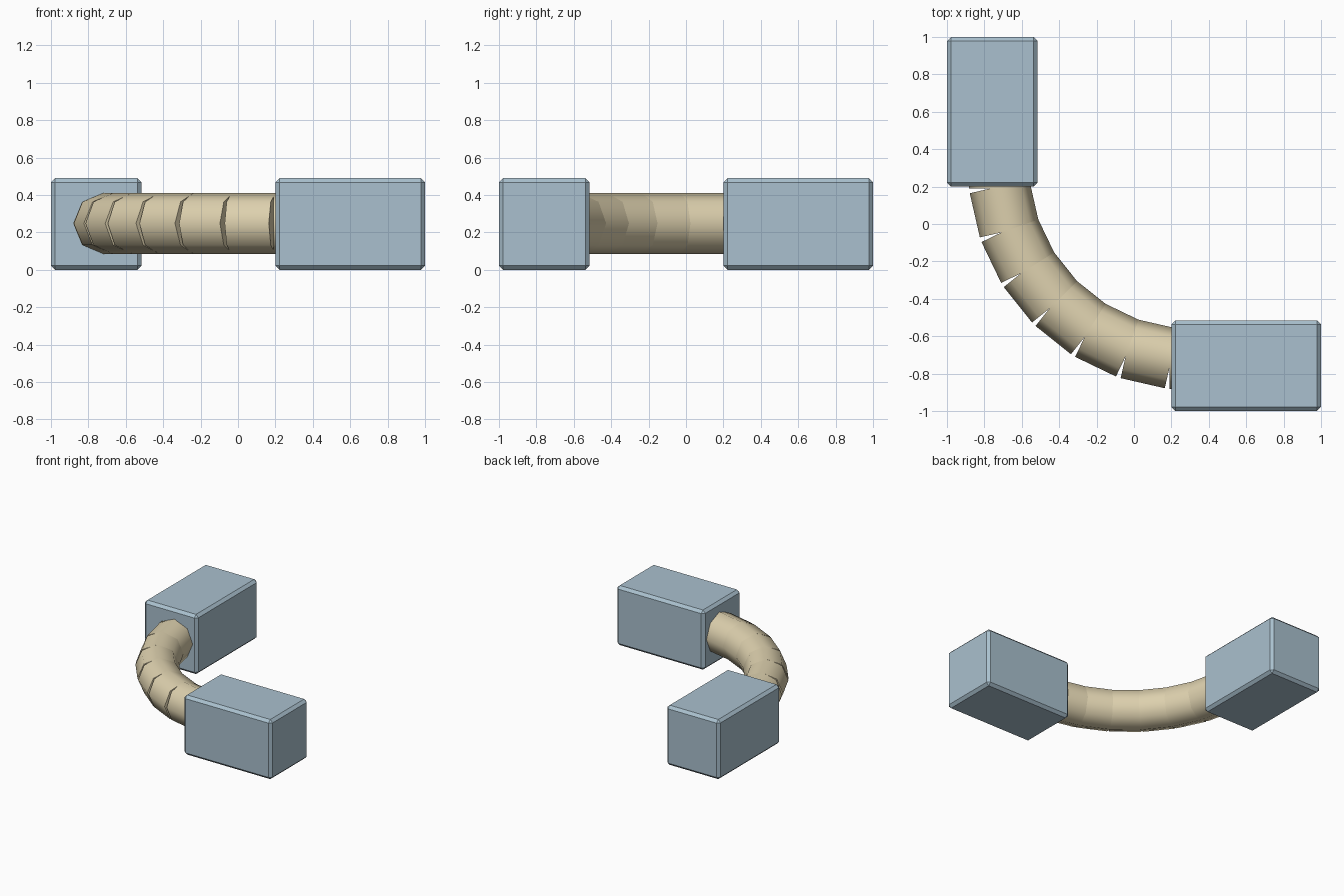
import bpy
import math

if "Cube" in bpy.data.objects:
    bpy.data.objects.remove(bpy.data.objects["Cube"])


def material(name, rgb):
    m = bpy.data.materials.new(name)
    m.diffuse_color = (*rgb, 1)
    m.use_nodes = True
    m.node_tree.nodes["Principled BSDF"].inputs["Base Color"].default_value = m.diffuse_color
    return m


BLUE = material("pale blue grey", (0.40, 0.53, 0.62))
SAND = material("sand", (0.72, 0.63, 0.42))


def block(name, lo, hi):
    """Box between two corners with a small chamfer."""
    bpy.ops.mesh.primitive_cube_add(
        size=1, location=[(a + b) / 2 for a, b in zip(lo, hi)])
    o = bpy.context.object
    o.name = name
    o.scale = [b - a for a, b in zip(lo, hi)]
    bpy.ops.object.transform_apply(location=False, rotation=False, scale=True)
    bevel = o.modifiers.new("chamfer", 'BEVEL')
    bevel.width = 0.022
    bevel.segments = 1
    o.data.materials.append(BLUE)


# end blocks
block("back_end_block", (-1, 0.2, 0), (-0.515, 1, 0.49))
block("front_end_block", (0.2, -1, 0), (1, -0.515, 0.49))

# bent hose: straight eight-sided segments spaced along a quarter circle
CENTRE, BEND, RADIUS, LENGTH, COUNT = 0.312, 1.03, 0.163, 0.242, 8
for i in range(COUNT):
    a = math.radians(90) * i / (COUNT - 1)
    bpy.ops.mesh.primitive_cylinder_add(
        vertices=8, radius=RADIUS, depth=LENGTH,
        location=(CENTRE - BEND * math.cos(a), CENTRE - BEND * math.sin(a), 0.248),
        rotation=(math.pi / 2, 0, a))
    seg = bpy.context.object
    seg.name = f"hose_segment_{i + 1}"
    seg.data.materials.append(SAND)
    bpy.ops.object.shade_smooth_by_angle(angle=math.radians(60))
